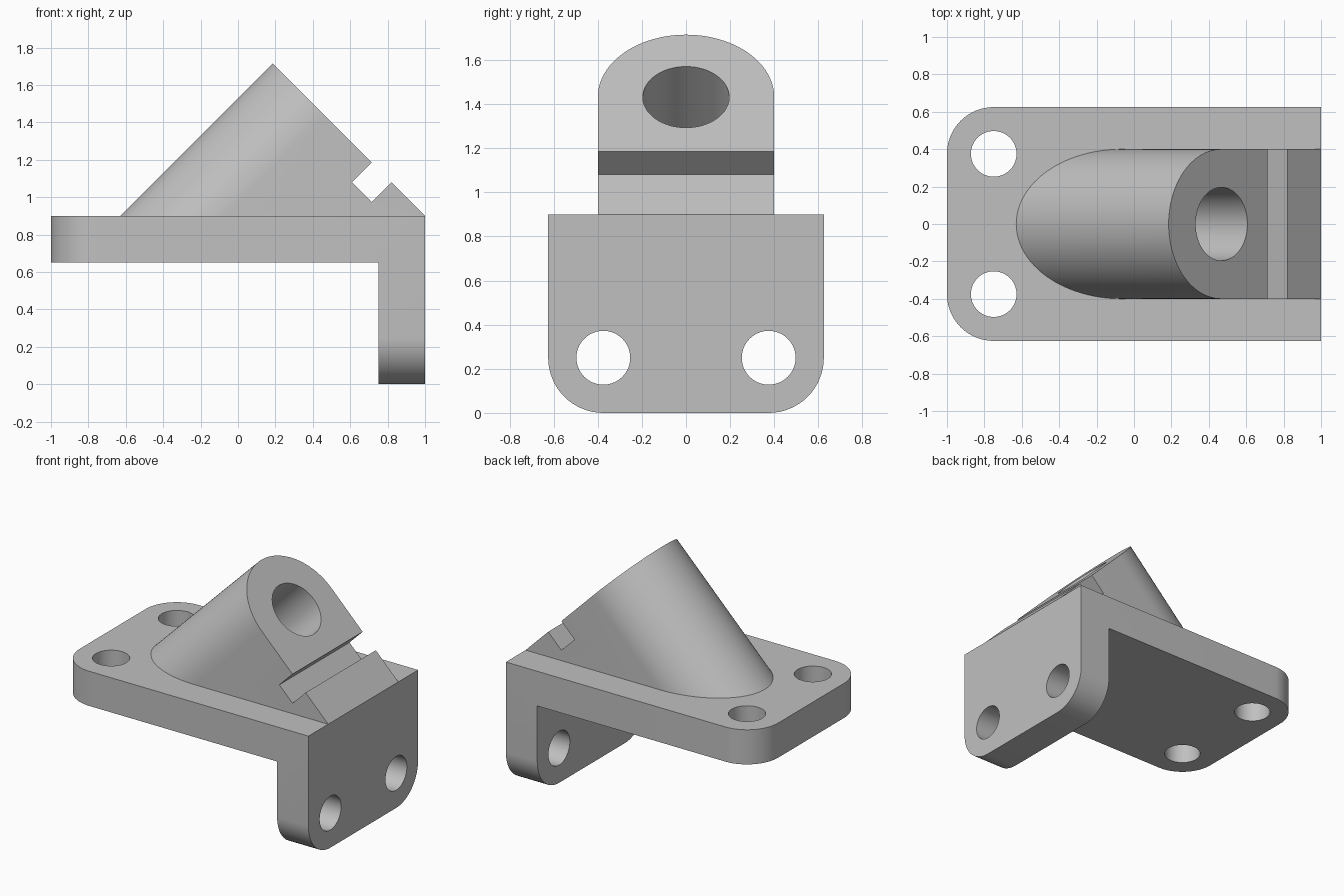
import bpy, bmesh, math
from mathutils import Vector

default = bpy.data.objects.get("Cube")
if default:
    bpy.data.objects.remove(default, do_unlink=True)

grey = bpy.data.materials.new("light grey")
grey.use_nodes = True
colour = (0.53, 0.53, 0.53, 1)
grey.diffuse_color = colour
grey.node_tree.nodes["Principled BSDF"].inputs["Base Color"].default_value = colour


def prism(points, sweep):
    """Extrude a planar outline along a vector; returns a closed bmesh."""
    bm = bmesh.new()
    face = bm.faces.new([bm.verts.new(p) for p in points])
    new = bmesh.ops.extrude_face_region(bm, geom=[face], use_keep_orig=True)["geom"]
    bmesh.ops.translate(bm, vec=Vector(sweep),
                        verts=[v for v in new if isinstance(v, bmesh.types.BMVert)])
    bmesh.ops.recalc_face_normals(bm, faces=bm.faces)
    return bm


def make_object(name, bm):
    mesh = bpy.data.meshes.new(name)
    bm.to_mesh(mesh)
    bm.free()
    mesh.materials.append(grey)
    ob = bpy.data.objects.new(name, mesh)
    bpy.context.collection.objects.link(ob)
    return ob


def arc(centre, a, b, radius, start, end, steps):
    """Points on an arc in the plane spanned by unit vectors a and b."""
    return [centre + radius * (math.cos(t) * a + math.sin(t) * b)
            for t in (start + (end - start) * i / steps for i in range(steps + 1))]


def rod(centre, a, b, radius, sweep):
    return prism(arc(centre, a, b, radius, 0, math.tau, 64)[:-1], sweep)


def cut(ob, bm):
    """Subtract a cutter, apply it and remove the helper."""
    cutter = make_object("cutter", bm)
    cutter.hide_render = True
    mod = ob.modifiers.new("cut", "BOOLEAN")
    mod.operation, mod.solver, mod.object = "DIFFERENCE", "EXACT", cutter
    bpy.context.view_layer.objects.active = ob
    bpy.ops.object.modifier_apply(modifier=mod.name)
    bpy.data.objects.remove(cutter, do_unlink=True)


def smooth(ob):
    bpy.ops.object.select_all(action="DESELECT")
    ob.select_set(True)
    bpy.context.view_layer.objects.active = ob
    bpy.ops.object.shade_smooth_by_angle(angle=math.radians(30))


X, Y, Z = Vector((1, 0, 0)), Vector((0, 1, 0)), Vector((0, 0, 1))
TOP, HALF_W = 0.9, 0.625

# L-shaped bracket with rounded free corners
outline = [(-1, 0.65), (0.75, 0.65), (0.75, 0), (1, 0), (1, TOP), (-1, TOP)]
bm = prism([(x, -HALF_W, z) for x, z in outline], (0, 2 * HALF_W, 0))


def is_corner(edge):
    p, q = (v.co for v in edge.verts)
    if abs(p.y - q.y) > 0.01:
        return False
    return (p.x < -0.99 and q.x < -0.99) or (p.z < 0.01 and q.z < 0.01)


bmesh.ops.bevel(bm, geom=[e for e in bm.edges if is_corner(e)], offset=0.25,
                segments=16, profile=0.5, affect="EDGES")
bracket = make_object("bracket", bm)

# Bolt holes in both flanges
for side in (-1, 1):
    cut(bracket, rod(Vector((-0.75, 0.375 * side, 0.5)), X, Y, 0.122, (0, 0, 0.6)))
    cut(bracket, rod(Vector((0.6, 0.375 * side, 0.25)), Y, Z, 0.122, (0.6, 0, 0)))
smooth(bracket)

# Slanted boss: round-topped outline on the sloping face, swept down to the plate
axis = Vector((1, 0, 1)).normalized()
slope = Vector((1, 0, -1)).normalized()
centre = Vector((0.468, 0, 1.432))
profile = arc(centre, Y, -slope, 0.4, 0, math.pi, 48)
profile += [centre + slope * 1.0 - Y * 0.4, centre + slope * 1.0 + Y * 0.4]
bm = prism(profile, axis * -1.8)
cut_geom = bmesh.ops.bisect_plane(bm, geom=bm.verts[:] + bm.edges[:] + bm.faces[:],
                                  plane_co=(0, 0, TOP), plane_no=(0, 0, 1),
                                  clear_inner=True)["geom_cut"]
bmesh.ops.contextual_create(bm, geom=[g for g in cut_geom
                                      if isinstance(g, bmesh.types.BMEdge)])
bmesh.ops.recalc_face_normals(bm, faces=bm.faces)
boss = make_object("slanted_boss", bm)

# Bore along the boss, closed by the plate below
cut(boss, rod(centre + axis * 0.2, Y, slope, 0.196, axis * -1.6))

# Square groove across the sloping face
groove = [(0.61, 1.08), (0.715, 0.975), (1.02, 1.28), (0.915, 1.385)]
cut(boss, prism([(x, -0.6, z) for x, z in groove], (0, 1.2, 0)))
smooth(boss)
